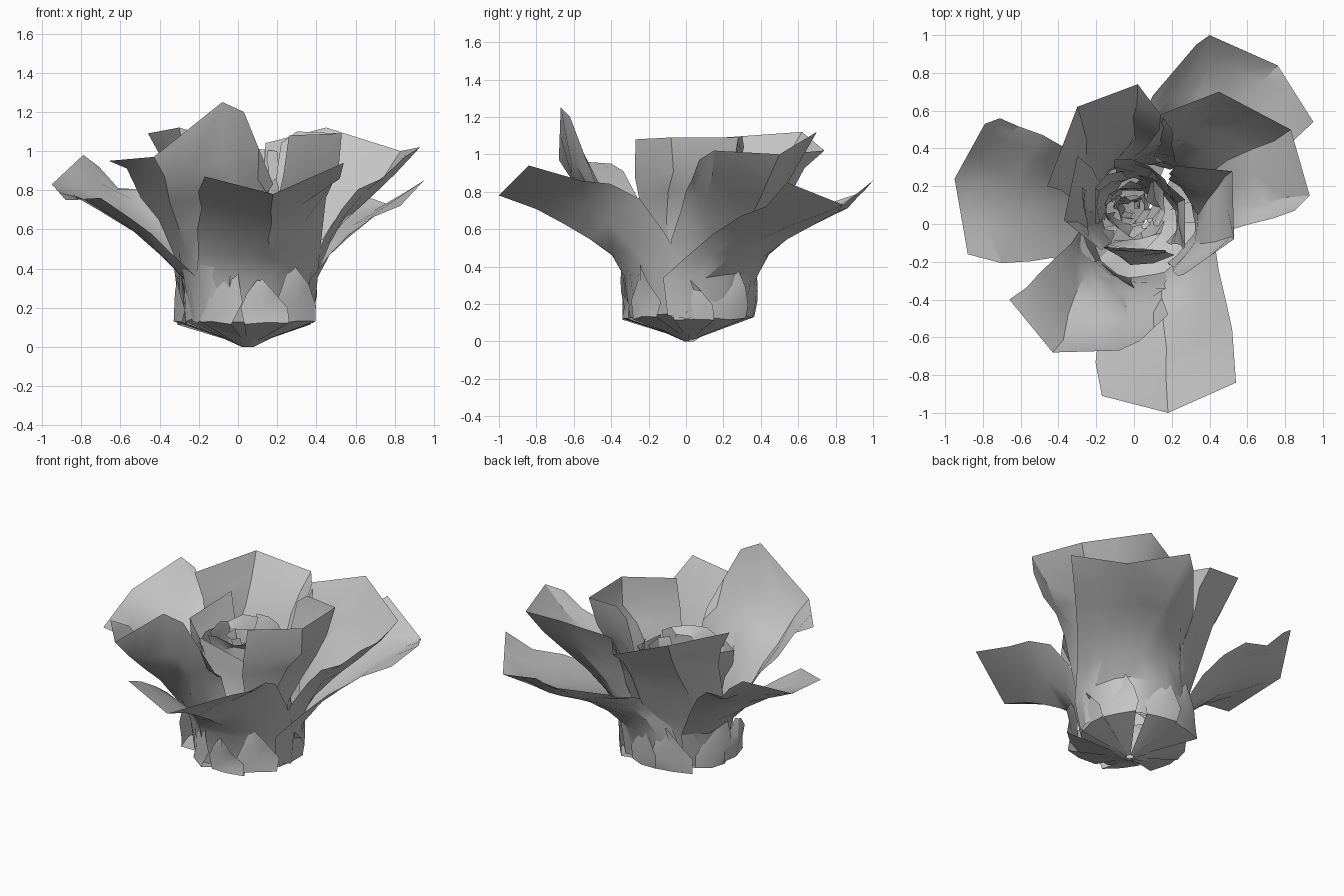
import bpy, bmesh, math, random
from mathutils import Vector

random.seed(4)
if "Cube" in bpy.data.objects:
    bpy.data.objects.remove(bpy.data.objects["Cube"], do_unlink=True)

mat = bpy.data.materials.new("petal_grey")
mat.use_nodes = True
grey = (0.56, 0.56, 0.56, 1)
mat.diffuse_color = grey
mat.node_tree.nodes["Principled BSDF"].inputs["Base Color"].default_value = grey

AXIS = Vector((0.05, 0.02, 0))


def polar(deg, r, z, centre=AXIS):
    a = math.radians(deg)
    return centre + Vector((r * math.cos(a), r * math.sin(a), z))


def jitter(p, amount):
    return p + Vector([random.uniform(-amount, amount) for _ in range(3)])


def sheet(name, rows):
    """Skin a grid of points as a thin curved sheet."""
    bm = bmesh.new()
    grid = [[bm.verts.new(p) for p in row] for row in rows]
    for lo, hi in zip(grid, grid[1:]):
        for i in range(len(lo) - 1):
            bm.faces.new((lo[i], lo[i + 1], hi[i + 1], hi[i]))
    bmesh.ops.recalc_face_normals(bm, faces=bm.faces)
    me = bpy.data.meshes.new(name)
    bm.to_mesh(me)
    bm.free()
    me.materials.append(mat)
    ob = bpy.data.objects.new(name, me)
    bpy.context.collection.objects.link(ob)
    bpy.ops.object.select_all(action='DESELECT')
    ob.select_set(True)
    bpy.context.view_layer.objects.active = ob
    bpy.ops.object.shade_smooth_by_angle(angle=math.radians(30))


def halved(line):
    """Polyline with a midpoint added to every segment."""
    pts = [Vector(line[0])]
    for a, b in zip(line, line[1:]):
        pts += [(Vector(a) + Vector(b)) / 2, Vector(b)]
    return pts


def petal(name, rim, fold, start, end, waist=0.34, bend=0.0, foot=2, cup=(0, 0)):
    """Petal rising from the foot through the waist to a fold, then a turned rim.
    cup lifts the first and last side edges halfway up."""
    folds = halved(fold)
    n = len(folds) - 1
    angles = [start + (end - start) * i / n for i in range(n + 1)]
    rows = []
    if foot == 2:
        rows.append([polar(a, 0.03, 0.0) for a in angles])
    if foot:
        rows.append([jitter(polar(a, waist - 0.03, 0.14), 0.02) for a in angles])
    for t in (0, 0.25, 0.5, 0.75, 1):
        row = []
        for i, (a, tip) in enumerate(zip(angles, folds)):
            u = 2 * i / n - 1
            lift = cup[0] * max(0, -u) ** 2 + cup[1] * max(0, u) ** 2
            low = polar(a, waist, 0.35)
            out = Vector((tip.x - AXIS.x, tip.y - AXIS.y, 0)).normalized()
            ctrl = (low + tip) / 2 + bend * (Vector((0, 0, 1)) - out)
            ctrl.z += lift
            p = low * (1 - t) ** 2 + ctrl * 2 * t * (1 - t) + tip * t * t
            row.append(jitter(p, 0.014))
        rows.append(row)
    rows.append(halved(rim))
    sheet(name, rows)


# Outer, spreading petals
petal("left_side_petal",
      [(-0.71, 0.56, 0.92), (-0.79, 0.53, 0.98), (-0.95, 0.24, 0.83), (-0.88, -0.16, 0.75)],
      [(-0.6, 0.53, 0.82), (-0.7, 0.45, 0.82), (-0.85, 0.2, 0.78), (-0.7, -0.2, 0.75)],
      130, 220, bend=0.04, cup=(0.22, 0))
petal("front_petal",
      [(-0.17, -0.91, 0.87), (0.18, -1.0, 0.78), (0.54, -0.84, 0.94)],
      [(-0.2, -0.74, 0.79), (0.18, -0.8, 0.71), (0.52, -0.57, 0.87)],
      -140, -2, waist=0.35, bend=0.06, cup=(0, 0.24))
petal("back_outer_petal",
      [(0.1, 0.68, 0.71), (0.33, 0.95, 0.8), (0.4, 1.0, 0.86), (0.76, 0.84, 0.73),
       (0.95, 0.54, 0.85)],
      [(0.07, 0.6, 0.67), (0.28, 0.8, 0.69), (0.4, 0.86, 0.7), (0.68, 0.75, 0.69),
       (0.83, 0.44, 0.73)], 125, -22, waist=0.35, bend=0.06, foot=1, cup=(0.1, 0))

# Upright petals of the cup
petal("front_corner_petal",
      [(-0.66, -0.4, 0.95), (-0.43, -0.68, 0.97), (-0.08, -0.67, 1.25), (0.03, -0.62, 1.2),
       (0.18, -0.48, 0.83)],
      [(-0.57, -0.34, 0.9), (-0.38, -0.6, 0.86), (-0.08, -0.61, 0.94), (0.02, -0.55, 0.9),
       (0.16, -0.4, 0.78)], 188, 290, bend=0.03)
petal("back_corner_petal",
      [(0.14, 0.58, 1.04), (0.45, 0.7, 1.12), (0.83, 0.5, 1.0), (0.93, 0.15, 1.02),
       (0.85, 0.07, 0.97)],
      [(0.13, 0.5, 0.9), (0.42, 0.6, 0.92), (0.74, 0.45, 0.86), (0.8, 0.14, 0.89),
       (0.74, 0.03, 0.87)], 98, -22, bend=0.06, foot=1, cup=(0, 0.1))
petal("back_petal",
      [(-0.46, 0.2, 1.09), (-0.3, 0.62, 1.12), (0.02, 0.74, 1.02), (0.2, 0.5, 1.0)],
      [(-0.38, 0.18, 0.94), (-0.28, 0.53, 0.98), (0.02, 0.64, 0.92), (0.2, 0.46, 0.9)],
      190, 60, bend=0.04, foot=1)
petal("right_inner_petal",
      [(0.22, 0.31, 1.04), (0.3, 0.3, 1.1), (0.52, 0.28, 1.09), (0.53, -0.08, 1.09),
       (0.26, -0.27, 1.08)],
      [(0.2, 0.29, 0.9), (0.29, 0.29, 0.94), (0.49, 0.25, 0.9), (0.5, -0.08, 0.92),
       (0.24, -0.28, 0.88)], 55, -60, waist=0.27, bend=0.05, foot=0)
petal("left_inner_petal",
      [(-0.3, 0.36, 0.95), (-0.37, 0.02, 0.88), (-0.2, -0.12, 0.85), (0.17, -0.14, 0.78)],
      [(-0.26, 0.33, 0.82), (-0.34, 0.02, 0.78), (-0.19, -0.13, 0.74), (0.16, -0.15, 0.68)],
      140, 310, waist=0.24, bend=0.03, foot=0)
petal("right_heart_petal",
      [(0.12, 0.26, 0.82), (0.27, 0.13, 0.78), (0.27, -0.12, 0.76)],
      [(0.11, 0.24, 0.7), (0.24, 0.12, 0.68), (0.25, -0.12, 0.66)],
      80, -45, waist=0.18, foot=0)

# Loosely wound heart of the bloom
HEART = Vector((-0.02, 0.09, 0))
for k in range(10):
    r = 0.05 + 0.021 * k
    first = k * 137
    span = 140 - 6 * k
    top = 0.74 + 0.012 * k + random.uniform(-0.07, 0.07)
    rows = []
    for z, scale in ((0.35, 0.7), (0.55, 0.95), (top - 0.07, 1.0), (top, 1.1)):
        rows.append([jitter(polar(first + span * i / 4, r * scale, z, HEART), 0.024)
                     for i in range(5)])
    sheet(f"heart_petal_{k + 1}", rows)

# Pointed leaves spreading from the foot and turning up around the cup
for k in range(9):
    mid = k * 40 + random.uniform(-8, 8)
    tall = random.uniform(0.3, 0.54)
    lean = random.uniform(-8, 22)
    edge = random.uniform(0.33, 0.38)
    rows = [[polar(mid + 25 * s, 0.02, 0.01) for s in (-1, 0, 1)]]
    for t, half in ((0, 18), (0.3, 20), (0.65, 12), (1, 1)):
        z = 0.125 + (tall - 0.125) * t
        rows.append([jitter(polar(mid + lean * t + half * s, edge + 0.02 * s, z), 0.012)
                     for s in (-1, 0, 1)])
    sheet(f"foot_leaf_{k + 1}", rows)
